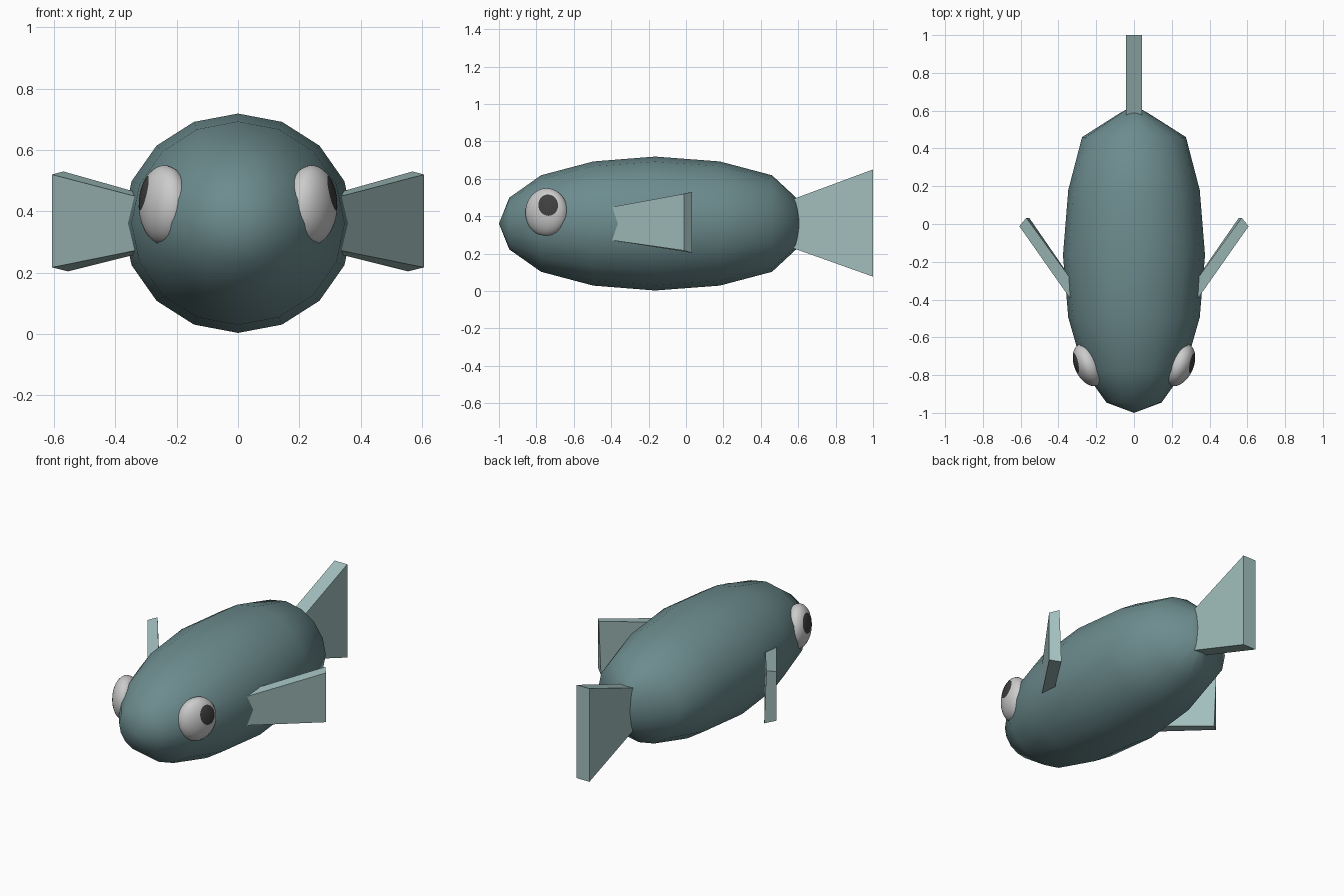
import bpy, bmesh, math
from mathutils import Vector, Matrix

if "Cube" in bpy.data.objects:
    bpy.data.objects.remove(bpy.data.objects["Cube"])


def material(name, rgb):
    m = bpy.data.materials.new(name)
    m.diffuse_color = (*rgb, 1)
    m.use_nodes = True
    m.node_tree.nodes["Principled BSDF"].inputs["Base Color"].default_value = m.diffuse_color
    return m


BODY = material("body_teal", (0.15, 0.26, 0.27))
FIN = material("fin_teal", (0.36, 0.52, 0.51))
WHITE = material("eye_white", (0.65, 0.65, 0.65))
DARK = material("pupil_dark", (0.05, 0.05, 0.05))


def finish(bm, name, mats, smooth=False, mirror=False):
    bmesh.ops.recalc_face_normals(bm, faces=bm.faces)
    for f in bm.faces:
        f.smooth = smooth
    me = bpy.data.meshes.new(name)
    bm.to_mesh(me)
    bm.free()
    for m in mats:
        me.materials.append(m)
    ob = bpy.data.objects.new(name, me)
    bpy.context.collection.objects.link(ob)
    if mirror:
        ob.modifiers.new("mirror", "MIRROR").use_mirror_merge = False
    return ob


def slab(name, root, tip, mirror=False):
    """Box between two quads of corners."""
    bm = bmesh.new()
    a = [bm.verts.new(p) for p in root]
    b = [bm.verts.new(p) for p in tip]
    bm.faces.new(a)
    bm.faces.new(b)
    for i in range(4):
        j = (i + 1) % 4
        bm.faces.new((a[i], a[j], b[j], b[i]))
    finish(bm, name, [FIN], mirror=mirror)


# Body: 16-sided rings along y (y, x radius, z radius), pinched at the tail
RINGS = [(-0.945, 0.146, 0.138), (-0.775, 0.268, 0.258), (-0.495, 0.348, 0.332),
         (-0.165, 0.376, 0.358), (0.18, 0.348, 0.332), (0.46, 0.275, 0.258),
         (0.587, 0.075, 0.14)]
bm = bmesh.new()
loops = []
for y, rx, rz in RINGS:
    loops.append([bm.verts.new((rx * math.cos(k * math.pi / 8), y,
                                0.361 + rz * math.sin(k * math.pi / 8))) for k in range(16)])
nose = bm.verts.new((0, -1, 0.361))
end = bm.verts.new((0, 0.628, 0.361))
for k in range(16):
    j = (k + 1) % 16
    bm.faces.new((nose, loops[0][k], loops[0][j]))
    bm.faces.new((end, loops[-1][j], loops[-1][k]))
    for a, b in zip(loops, loops[1:]):
        bm.faces.new((a[k], b[k], b[j], a[j]))
finish(bm, "body", [BODY], smooth=True)

# Tail fin: upright flared slab
t = 0.043
slab("tail_fin",
     [(-t, 0.5, 0.255), (t, 0.5, 0.255), (t, 0.5, 0.465), (-t, 0.5, 0.465)],
     [(-t, 1, 0.077), (t, 1, 0.077), (t, 1, 0.65), (-t, 1, 0.65)])

# Side fins: flared slabs swept backwards
slab("side_fin",
     [(0.32, -0.42, 0.275), (0.27, -0.38, 0.275), (0.27, -0.38, 0.445), (0.32, -0.42, 0.445)],
     [(0.607, -0.012, 0.217), (0.555, 0.033, 0.204), (0.57, 0.033, 0.53), (0.607, -0.012, 0.52)],
     mirror=True)

# Eyes: flattened spheres whose pole cap is the pupil
bm = bmesh.new()
bmesh.ops.create_uvsphere(bm, u_segments=32, v_segments=26, radius=1)
for f in bm.faces:
    f.material_index = 1 if f.calc_center_median().z > math.cos(math.radians(27.7)) else 0
pole = Vector((0.88, 0.33, 0.34))  # local: outward, backward, up
turn = Vector((0, 0, 1)).rotation_difference(pole).to_matrix().to_4x4()
squash = Matrix.Diagonal((0.075, 0.12, 0.13, 1))
yaw = Matrix.Rotation(math.radians(-24), 4, "Z")
bm.transform(Matrix.Translation((0.24, -0.745, 0.42)) @ yaw @ squash @ turn)
finish(bm, "eye", [WHITE, DARK], smooth=True, mirror=True)
